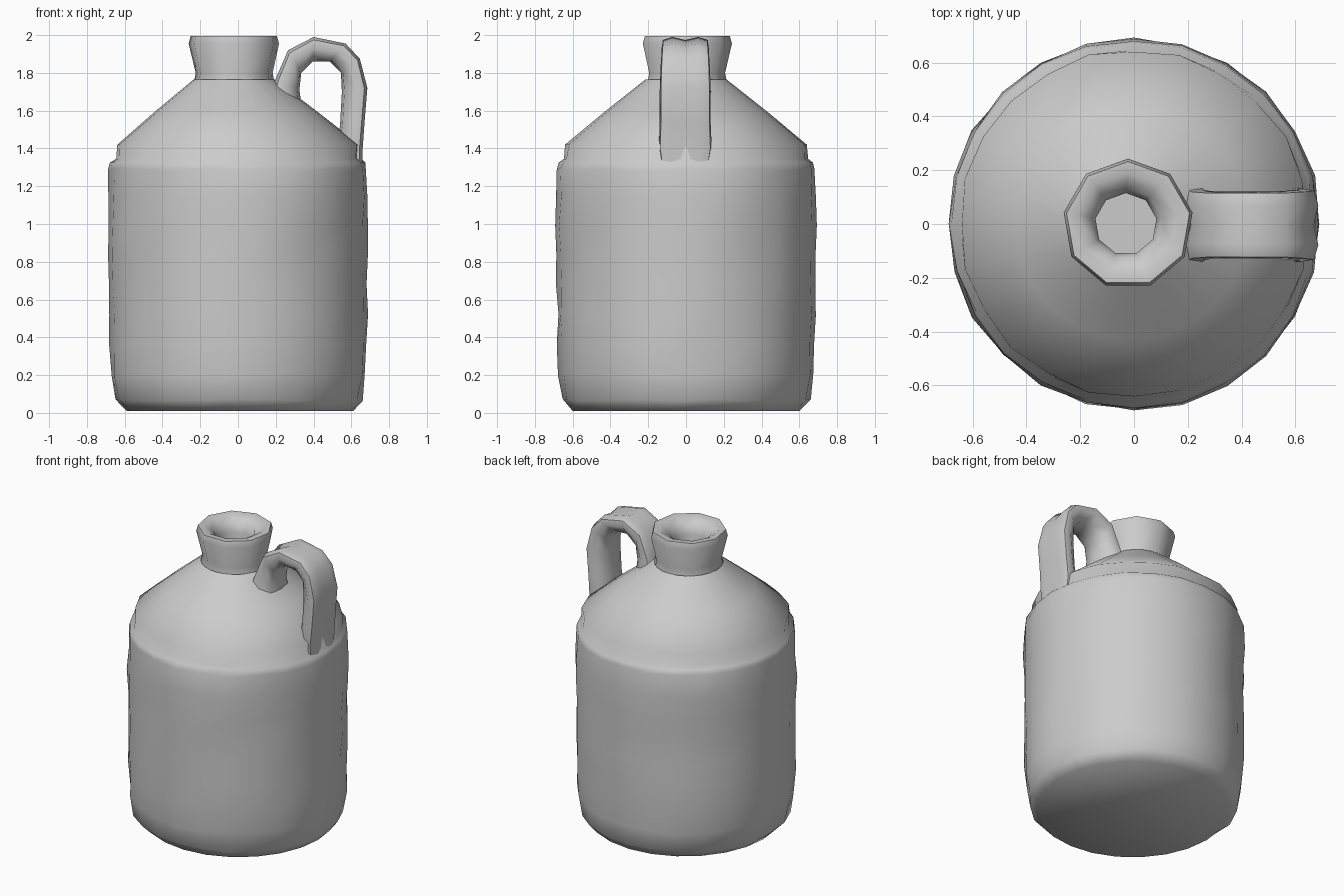
import bpy, bmesh, math, random
from math import sin, cos, pi, radians

if "Cube" in bpy.data.objects:
    bpy.data.objects.remove(bpy.data.objects["Cube"])
random.seed(4)


def finish(bm, name, angle=60):
    bmesh.ops.recalc_face_normals(bm, faces=bm.faces[:])
    mesh = bpy.data.meshes.new(name)
    bm.to_mesh(mesh)
    bm.free()
    obj = bpy.data.objects.new(name, mesh)
    bpy.context.collection.objects.link(obj)
    bpy.ops.object.select_all(action='DESELECT')
    obj.select_set(True)
    bpy.context.view_layer.objects.active = obj
    bpy.ops.object.shade_smooth_by_angle(angle=radians(angle))
    return obj


def skin(bm, rings, cap_start, cap_end):
    """Join successive closed rings of points with quads."""
    loops = [[bm.verts.new(p) for p in ring] for ring in rings]
    n = len(loops[0])
    for a, b in zip(loops, loops[1:]):
        for i in range(n):
            j = (i + 1) % n
            bm.faces.new((a[i], a[j], b[j], b[i]))
    if cap_start:
        bm.faces.new(loops[0])
    if cap_end:
        bm.faces.new(loops[-1])


def lathe(name, profile, sides, phase=0.0, wobble=0.0, cap_end=True, cap_start=True):
    """Profile rows are (radius, z, x offset)."""
    rings = []
    for r, z, ox in profile:
        ring = []
        for i in range(sides):
            a = phase + 2 * pi * i / sides
            w = wobble if r > 0.6 else 0
            rr = r + random.uniform(-w, w)
            zz = z + random.uniform(-w, w) if 0.05 < z < 1.3 else z
            ring.append((ox + rr * cos(a), rr * sin(a), zz))
        rings.append(ring)
    bm = bmesh.new()
    skin(bm, rings, cap_start, cap_end)
    return finish(bm, name)


# Hand-thrown body with a small step under the conical shoulder
lathe("jug_body", [
    (0.60, 0.01, 0.01), (0.655, 0.07, 0), (0.675, 0.20, 0), (0.682, 0.36, 0),
    (0.682, 0.52, 0), (0.686, 0.68, 0), (0.684, 0.84, 0), (0.690, 0.99, 0),
    (0.688, 1.14, 0), (0.682, 1.29, 0), (0.675, 1.325, 0), (0.65, 1.345, 0),
    (0.645, 1.42, 0), (0.43, 1.595, -0.01), (0.215, 1.765, -0.02)],
    24, wobble=0.007, cap_end=False)

# Flared neck, rolled rim and hollow mouth
lathe("neck_and_mouth", [
    (0.218, 1.74, -0.02), (0.207, 1.80, -0.02), (0.243, 1.955, -0.022),
    (0.232, 1.995, -0.022), (0.19, 1.995, -0.025), (0.135, 1.96, -0.03),
    (0.115, 1.90, -0.03), (0.115, 1.74, -0.03)],
    9, phase=radians(10), cap_start=False)

# Strap handle: (outer x, outer z, inner x, inner z, half width)
stations = [
    (0.18, 1.72, 0.34, 1.60, 0.14), (0.20, 1.77, 0.325, 1.71, 0.13),
    (0.265, 1.92, 0.335, 1.80, 0.125), (0.40, 1.99, 0.395, 1.86, 0.125),
    (0.57, 1.955, 0.485, 1.86, 0.125), (0.645, 1.875, 0.545, 1.80, 0.13),
    (0.685, 1.72, 0.55, 1.70, 0.135), (0.67, 1.54, 0.54, 1.52, 0.135),
    (0.66, 1.40, 0.52, 1.40, 0.14), (0.66, 1.27, 0.52, 1.30, 0.12)]
# Section rows are (across the width, from outer 0 to inner 1), with a shallow groove
section = [(0, 0.12), (0.55, 0.0), (0.95, 0.12), (1, 0.45), (0.65, 0.9),
           (0, 1), (-0.65, 0.9), (-1, 0.45), (-0.95, 0.12), (-0.55, 0.0)]
bm = bmesh.new()
skin(bm, [[(ox + (ix - ox) * t, w * s - 0.004, oz + (iz - oz) * t) for s, t in section]
          for ox, oz, ix, iz, w in stations], True, True)
finish(bm, "handle")
